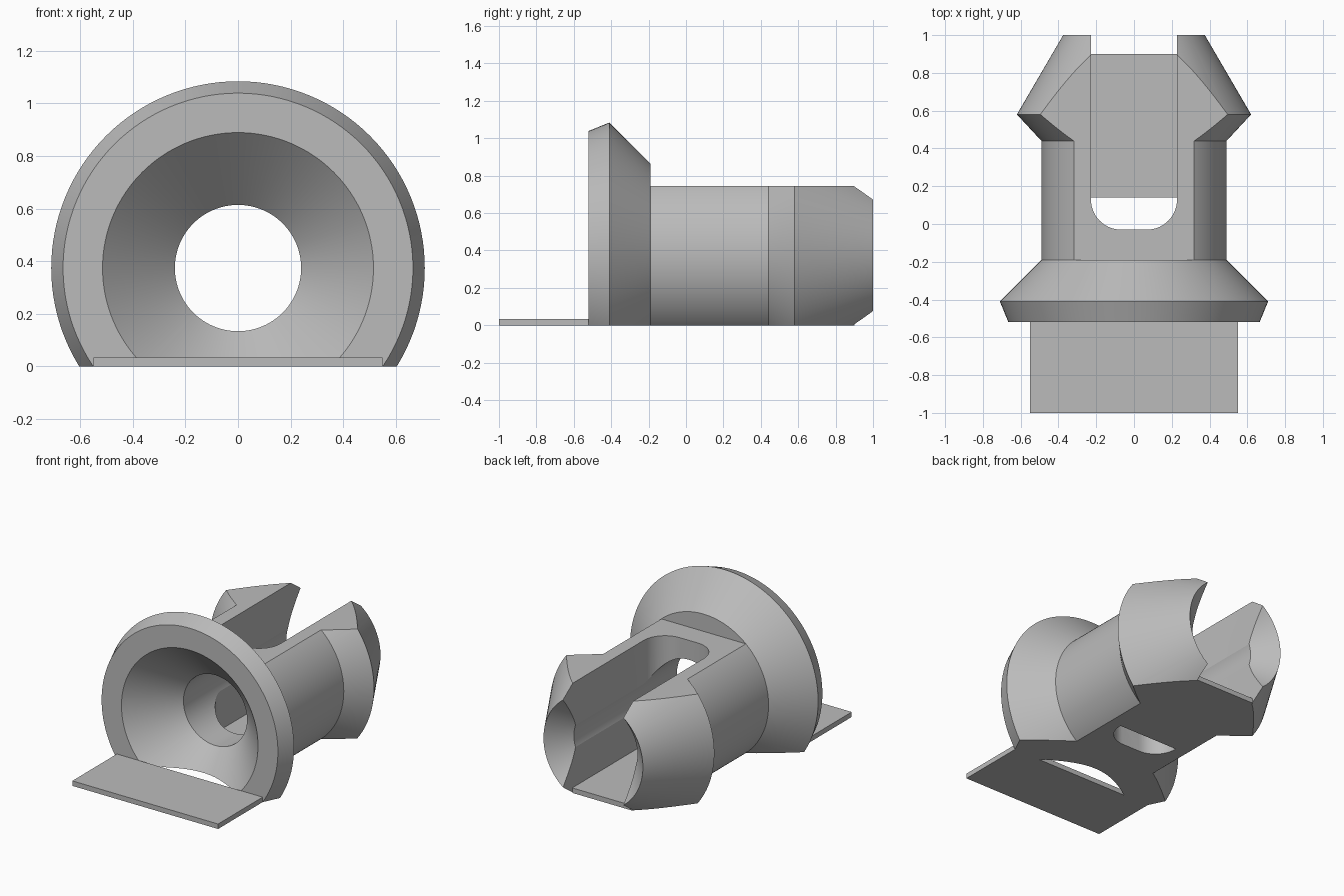
import bpy, bmesh
from math import cos, sin, pi

default = bpy.data.objects.get("Cube")
if default:
    bpy.data.objects.remove(default, do_unlink=True)

AXIS_Z = 0.374      # height of the turned axis
FLAT_TOP = 0.746    # height of the milled top
SLOT = 0.228        # half width of the slot
PLATE = 0.034       # thickness of the thin plates
SEGMENTS = 128

grey = bpy.data.materials.new("plain grey")
grey.use_nodes = True
colour = (0.5, 0.5, 0.5, 1)
grey.diffuse_color = colour
grey.node_tree.nodes["Principled BSDF"].inputs["Base Color"].default_value = colour


def make_object(name, bm):
    bmesh.ops.recalc_face_normals(bm, faces=bm.faces)
    mesh = bpy.data.meshes.new(name)
    bm.to_mesh(mesh)
    bm.free()
    obj = bpy.data.objects.new(name, mesh)
    bpy.context.collection.objects.link(obj)
    mesh.materials.append(grey)
    return obj


def box(name, x, y, z):
    """Box from (min, max) pairs."""
    bm = bmesh.new()
    bmesh.ops.create_cube(bm, size=1)
    for v in bm.verts:
        v.co = [lim[int(c > 0)] for c, lim in zip(v.co, (x, y, z))]
    return make_object(name, bm)


def turned(name, profile):
    """Closed ring turned about the y axis from (y, radius) points."""
    bm = bmesh.new()
    rings = []
    for i in range(SEGMENTS):
        a = 2 * pi * i / SEGMENTS
        rings.append([bm.verts.new((r * cos(a), y, AXIS_Z + r * sin(a))) for y, r in profile])
    n = len(profile)
    for i in range(SEGMENTS):
        a, b = rings[i], rings[(i + 1) % SEGMENTS]
        for j in range(n):
            k = (j + 1) % n
            bm.faces.new((a[j], a[k], b[k], b[j]))
    return make_object(name, bm)


def rounded_slot(name, y_start, y_end, radius):
    """Upright slot cutter with two rounded inner corners."""
    outline = [(SLOT, y_end), (-SLOT, y_end)]
    steps = 14
    for side, start in ((-1, pi), (1, 1.5 * pi)):
        for i in range(steps + 1):
            a = start + pi / 2 * i / steps
            outline.append((side * (SLOT - radius) + radius * cos(a),
                            y_start + radius + radius * sin(a)))
    bm = bmesh.new()
    face = bm.faces.new([bm.verts.new((x, y, -1)) for x, y in outline])
    top = bmesh.ops.extrude_face_region(bm, geom=[face])["geom"]
    verts = [g for g in top if isinstance(g, bmesh.types.BMVert)]
    bmesh.ops.translate(bm, verts=verts, vec=(0, 0, 3))
    return make_object(name, bm)


def cut(obj, cutter):
    cutter.hide_render = True
    mod = obj.modifiers.new("cut", "BOOLEAN")
    mod.operation, mod.solver, mod.object = "DIFFERENCE", "EXACT", cutter
    bpy.context.view_layer.objects.active = obj
    bpy.ops.object.modifier_apply(modifier=mod.name)
    bpy.data.objects.remove(cutter, do_unlink=True)


# Turned body: flange, neck, barbed tip, countersunk end, bore and funnel
body = turned("socket_body", [
    (-0.52, 0.665), (-0.41, 0.71), (-0.19, 0.49), (0.44, 0.49), (0.58, 0.62),
    (1.0, 0.375), (0.865, 0.24), (-0.245, 0.24), (-0.52, 0.515)])

# Flat underside, flat top behind the flange, and the open slot
cut(body, box("base_cutter", (-2, 2), (-2, 2), (-2, 0)))
cut(body, box("top_cutter", (-2, 2), (-0.19, 2), (FLAT_TOP, 2)))
cut(body, rounded_slot("slot_cutter", -0.03, 2, 0.16))

bpy.ops.object.select_all(action="DESELECT")
body.select_set(True)
bpy.context.view_layer.objects.active = body
bpy.ops.object.shade_smooth_by_angle(angle=0.26)

# Thin plates: front tongue and the web between the prongs
box("front_tongue", (-0.55, 0.55), (-1.0, -0.52), (0, PLATE))
box("slot_floor", (-SLOT, SLOT), (0.14, 0.9), (0, PLATE))
